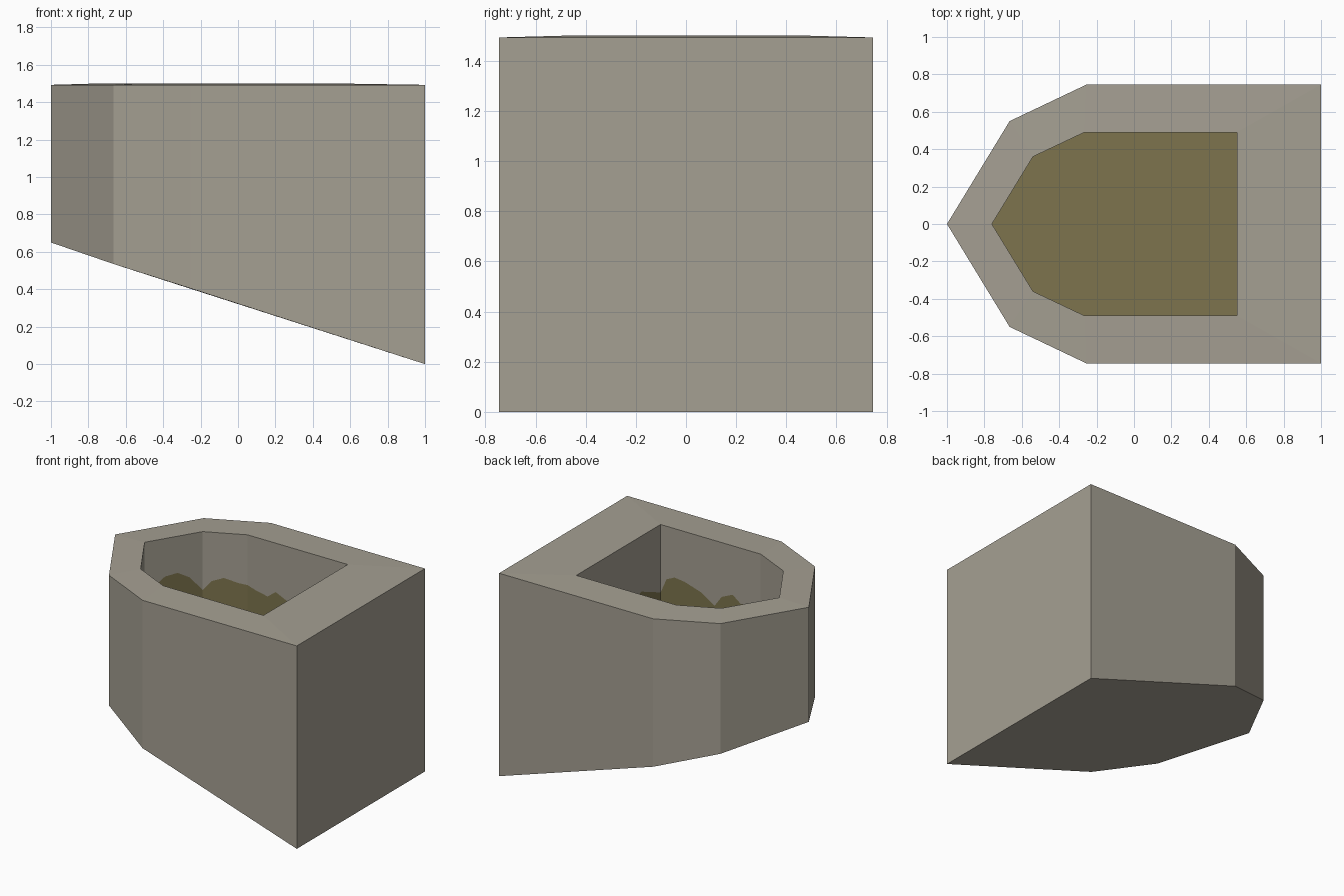
import bpy, bmesh

if "Cube" in bpy.data.objects:
    bpy.data.objects.remove(bpy.data.objects["Cube"])

# Half outlines from the pointed nose to the flat back (y >= 0 side)
OUTER = [(-1, 0), (-.665, .55), (-.255, .745), (1, .745), (1, 0)]
UNDER_Z = [.65, .535, .405, 0, 0]          # sloping underside
INNER = [(-.76, 0), (-.54, .36), (-.265, .49), (.55, .49), (.55, 0)]
RIM_IN, RIM_OUT, FLOOR = 1.5, 1.493, .75

# Wavy stain line on each pit wall: (fraction along wall, height)
STAIN = [
    [(0, 1.12), (.2, 1.17), (.35, 1.22), (.57, 1.23), (.78, 1.18), (1, 1.07)],
    [(0, 1.07), (.2, 1.14), (.47, 1.17), (.8, 1.14), (1, 1.13)],
    [(0, 1.13), (.08, 1.11), (.2, 1.09), (.28, 1.14), (.39, 1.10), (.46, 1.02),
     (.6, 1.09), (.76, 1.13), (.86, 1.14), (.94, 1.11), (1, 1.0)],
    [(0, 1.0), (.2, 1.04), (.45, 1.09), (.7, 1.06), (1, 1.08)],
]


def material(name, rgb):
    m = bpy.data.materials.new(name)
    m.diffuse_color = (*rgb, 1)
    m.use_nodes = True
    m.node_tree.nodes["Principled BSDF"].inputs["Base Color"].default_value = m.diffuse_color
    return m


bm = bmesh.new()


def face(points, side, mat=0):
    f = bm.faces.new([bm.verts.new((x, y * side, z)) for x, y, z in points])
    f.material_index = mat


for side in (1, -1):
    floor = []
    for i in range(4):
        (ax, ay), (bx, by) = OUTER[i], OUTER[i + 1]
        (px, py), (qx, qy) = INNER[i], INNER[i + 1]
        # outer wall
        face([(ax, ay, UNDER_Z[i]), (bx, by, UNDER_Z[i + 1]),
              (bx, by, RIM_OUT), (ax, ay, RIM_OUT)], side)
        # pit wall: clean stone above the stain line, murky below
        pts = [(px + (qx - px) * t, py + (qy - py) * t, z) for t, z in STAIN[i]]
        for (x0, y0, z0), (x1, y1, z1) in zip(pts, pts[1:]):
            face([(x0, y0, z0), (x1, y1, z1), (x1, y1, RIM_IN), (x0, y0, RIM_IN)], side)
            face([(x0, y0, FLOOR), (x1, y1, FLOOR), (x1, y1, z1), (x0, y0, z0)], side, 1)
        # rim
        face([(ax, ay, RIM_OUT), (bx, by, RIM_OUT)]
             + [(x, y, RIM_IN) for x, y, z in reversed(pts)], side)
        floor += [(x, y, FLOOR) for x, y, z in pts[:-1]]
    # pit floor
    face(floor + [(*INNER[-1], FLOOR)], side, 1)
    # underside: nose facet and main slope
    low = [(x, y, z) for (x, y), z in zip(OUTER, UNDER_Z)]
    mid = (-.665, 0, .535)
    face([low[0], low[1], mid], side)
    face([mid] + low[1:], side)

bmesh.ops.remove_doubles(bm, verts=bm.verts, dist=1e-4)
bmesh.ops.recalc_face_normals(bm, faces=bm.faces)

mesh = bpy.data.meshes.new("stone_basin")
bm.to_mesh(mesh)
bm.free()
mesh.materials.append(material("warm grey stone", (.376, .350, .290)))
mesh.materials.append(material("murky olive", (.205, .174, .075)))
basin = bpy.data.objects.new("stone_basin", mesh)
bpy.context.collection.objects.link(basin)
